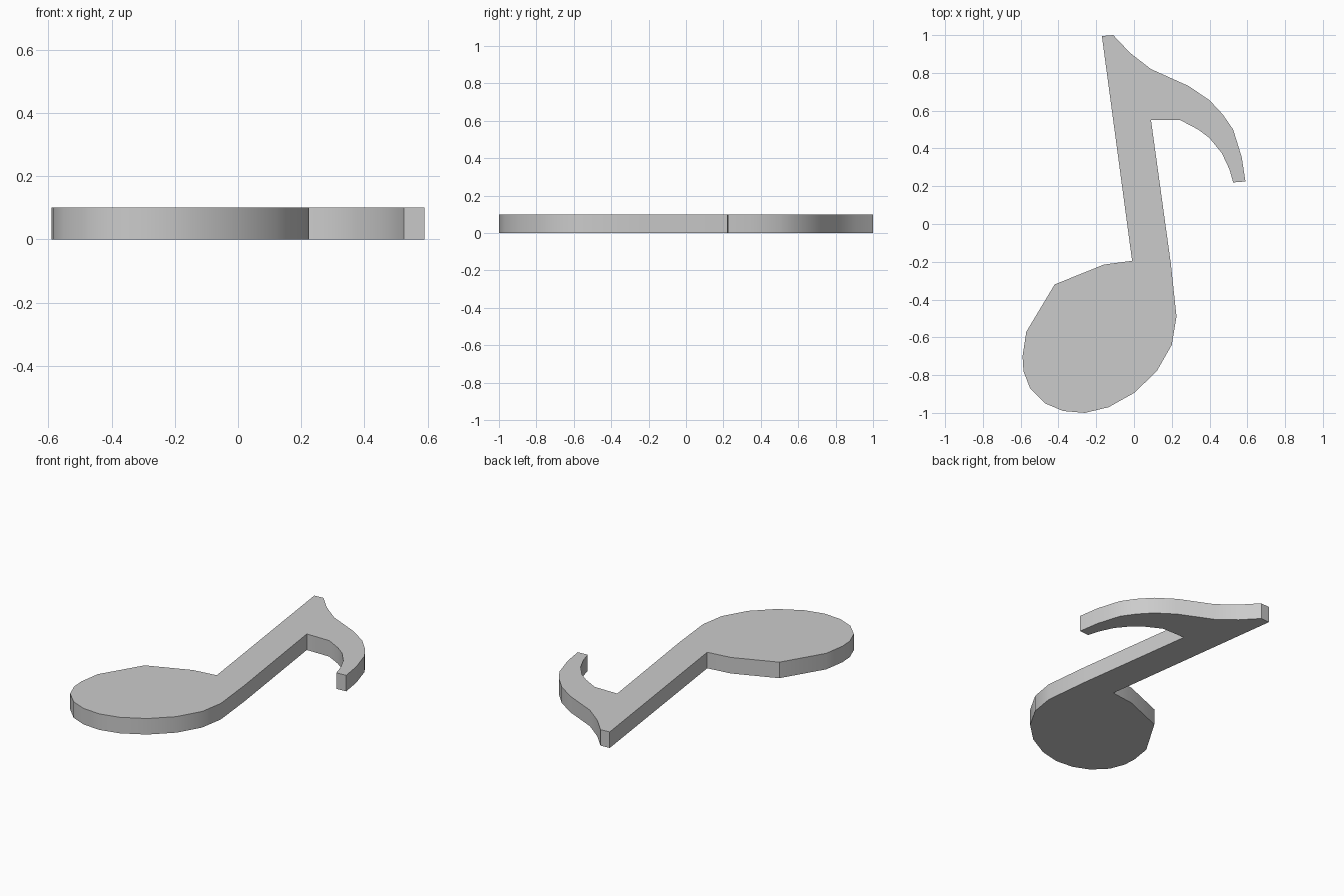
import bpy
import bmesh
import math

if "Cube" in bpy.data.objects:
    bpy.data.objects.remove(bpy.data.objects["Cube"])

THICKNESS = 0.1

# Outline sections, running clockwise from the stem tip
flag_outer = [(-0.17, 0.995), (-0.11, 1.0), (-0.02, 0.905), (0.09, 0.82),
              (0.29, 0.73), (0.40, 0.655), (0.47, 0.58), (0.525, 0.50),
              (0.57, 0.355), (0.59, 0.225)]
flag_inner = [(0.525, 0.22), (0.505, 0.29), (0.465, 0.375), (0.40, 0.455),
              (0.34, 0.50), (0.245, 0.55), (0.09, 0.55)]
head = [(0.195, -0.21), (0.225, -0.49), (0.20, -0.64), (0.12, -0.78),
        (0.0, -0.895), (-0.135, -0.97), (-0.26, -1.0), (-0.375, -0.99),
        (-0.47, -0.95), (-0.55, -0.87), (-0.585, -0.78), (-0.59, -0.70),
        (-0.57, -0.57), (-0.42, -0.32), (-0.16, -0.215), (-0.01, -0.195)]


def extruded_plate(name, outline, height):
    bm = bmesh.new()
    base = bm.faces.new([bm.verts.new((x, y, 0)) for x, y in outline])
    result = bmesh.ops.extrude_face_region(bm, geom=[base], use_keep_orig=True)
    top = [v for v in result["geom"] if isinstance(v, bmesh.types.BMVert)]
    bmesh.ops.translate(bm, verts=top, vec=(0, 0, height))
    bmesh.ops.recalc_face_normals(bm, faces=bm.faces)
    mesh = bpy.data.meshes.new(name)
    bm.to_mesh(mesh)
    bm.free()
    obj = bpy.data.objects.new(name, mesh)
    bpy.context.collection.objects.link(obj)
    return obj


# Flat note: stem, flag and head as one solid
note = extruded_plate("music_note", flag_outer + flag_inner + head, THICKNESS)

# Smooth rim, sharp corners
bpy.context.view_layer.objects.active = note
note.select_set(True)
bpy.ops.object.shade_smooth_by_angle(angle=math.radians(30))
